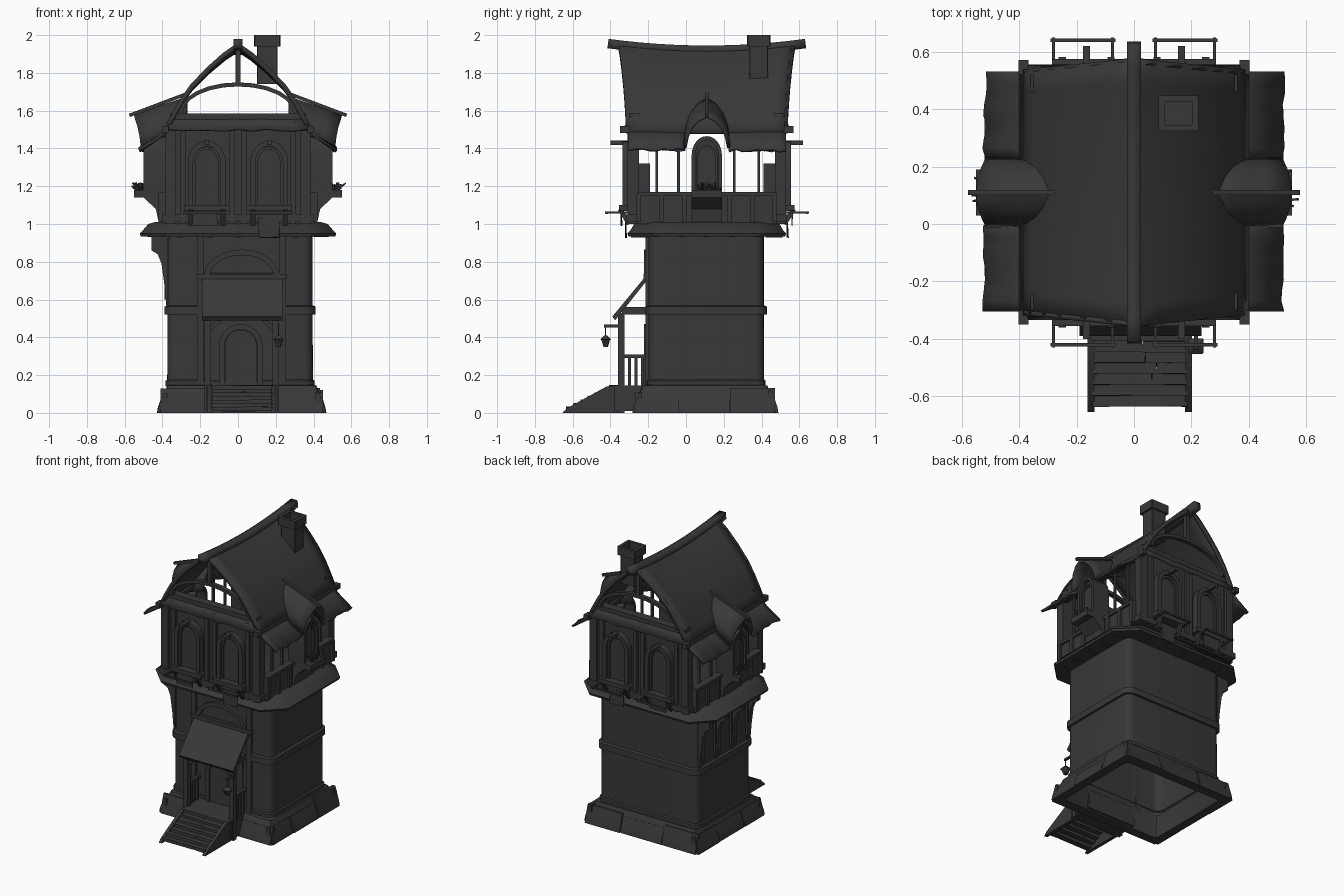
import bpy, bmesh, math, random
from mathutils import Vector

random.seed(4)
default = bpy.data.objects.get("Cube")
if default:
    bpy.data.objects.remove(default)

material = bpy.data.materials.new("dark_grey")
material.use_nodes = True
material.diffuse_color = (.04, .04, .04, 1)
material.node_tree.nodes["Principled BSDF"].inputs["Base Color"].default_value = (.04, .04, .04, 1)

CY = .11          # middle of the house along y
SIDES = (-1, 1)
parts = []


def finish(name, bm):
    mesh = bpy.data.meshes.new(name)
    bm.to_mesh(mesh)
    bm.free()
    mesh.materials.append(material)
    obj = bpy.data.objects.new(name, mesh)
    bpy.context.collection.objects.link(obj)
    parts.append(obj)
    return obj


def prism(name, profile, axis, start, end):
    """Extrude a flat outline along an axis."""
    place = {"x": lambda u, v, d: (d, u, v), "y": lambda u, v, d: (u, d, v)}[axis]
    bm = bmesh.new()
    near = [bm.verts.new(place(u, v, start)) for u, v in profile]
    far = [bm.verts.new(place(u, v, end)) for u, v in profile]
    bm.faces.new(near)
    bm.faces.new(far[::-1])
    for i in range(len(near)):
        bm.faces.new((near[i - 1], far[i - 1], far[i], near[i]))
    bmesh.ops.recalc_face_normals(bm, faces=bm.faces)
    return finish(name, bm)


def box(name, x, y, z, rough=0):
    bm = bmesh.new()
    bmesh.ops.create_cube(bm, size=1)
    for v in bm.verts:
        v.co = [a + (b - a) * (c + .5) + random.uniform(-rough, rough)
                for (a, b), c in zip((x, y, z), v.co)]
    return finish(name, bm)


def beam(name, a, b, width):
    """Square bar between two points."""
    a, b = Vector(a), Vector(b)
    bm = bmesh.new()
    bmesh.ops.create_cube(bm, size=1)
    turn = (b - a).to_track_quat("Z", "Y")
    for v in bm.verts:
        v.co = (a + b) / 2 + turn @ Vector((v.co.x * width, v.co.y * width, v.co.z * (b - a).length))
    return finish(name, bm)


def loft(name, sections, cx, cy, radius, steps=5, caps=True, loop=False):
    """Skin rounded rectangles given as (z, half x, half y)."""
    bm = bmesh.new()
    rings = []
    for z, hx, hy in sections:
        ring = []
        for k, (sx, sy) in enumerate(((1, 1), (-1, 1), (-1, -1), (1, -1))):
            for i in range(steps + 1):
                a = math.pi / 2 * (k + i / steps)
                ring.append(bm.verts.new((cx + sx * (hx - radius) + radius * math.cos(a),
                                          cy + sy * (hy - radius) + radius * math.sin(a), z)))
        rings.append(ring)
    pairs = list(zip(rings, rings[1:])) + ([(rings[-1], rings[0])] if loop else [])
    for low, high in pairs:
        for i in range(len(low)):
            bm.faces.new((low[i - 1], low[i], high[i], high[i - 1]))
    if caps and not loop:
        bm.faces.new(rings[0][::-1])
        bm.faces.new(rings[-1])
    bmesh.ops.recalc_face_normals(bm, faces=bm.faces)
    return finish(name, bm)


def sheet(name, rows, thickness):
    """Curved panel from rows of points, thickened downwards."""
    bm = bmesh.new()
    grid = [[bm.verts.new(p) for p in row] for row in rows]
    for r, s in zip(grid, grid[1:]):
        for i in range(len(r) - 1):
            bm.faces.new((r[i], r[i + 1], s[i + 1], s[i]))
    bm.normal_update()
    if sum(f.normal.z for f in bm.faces) < 0:
        bmesh.ops.reverse_faces(bm, faces=bm.faces)
    obj = finish(name, bm)
    solid = obj.modifiers.new("thickness", "SOLIDIFY")
    solid.thickness = thickness
    solid.offset = -1
    return obj


def arch(c, base, half, top, rise, n=12):
    """Arched outline, feet at base, crown at top."""
    curve = [(c - half * math.cos(math.pi * i / n), top - rise + rise * math.sin(math.pi * i / n))
             for i in range(n + 1)]
    return [(c - half, base)] + curve + [(c + half, base)] if top - rise > base else curve


def arch_ring(name, c, base, half, top, rise, width, axis, start, end):
    outer = arch(c, base, half, top, rise)
    inner = arch(c, base, half - width, top - width, max(rise - width, .01))
    return prism(name, outer + inner[::-1], axis, start, end)


# stone base, hollow underneath, faced with sloping slabs
loft("stone_base", [(0, .44, .38), (.1, .41, .35), (.145, .395, .33),
                    (.15, .375, .297), (0, .385, .315)], .02, .1, .02, 2, loop=True)
for s in SIDES:
    for axis, middle, cross, reach, length in (("y", .02, .1, .45, .37), ("x", .1, .02, .393, .43)):
        for k, (a, b) in enumerate(((-1, -.4), (-.38, .35), (.37, 1))):
            if axis == "x" and s < 0 and k == 1:
                continue      # the stairs stand here
            out, top = random.uniform(0, .012), random.uniform(.1, .135)
            slab = [(reach - out, 0), (reach - .005 - out, .03), (reach - .035 - out, top), (reach - .06, top)]
            prism("base_slab", [(middle + s * u, v) for u, v in slab + [(reach - .06, 0)]],
                  axis, cross + a * length, cross + b * length)

# tower shaft and its belts
loft("tower_wall", [(.12, .386, .307), (.5, .384, .305), (.94, .384, .305)], .011, .107, .05, caps=False)
loft("tower_belt", [(.52, .38, .302), (.52, .4, .322), (.563, .4, .322), (.57, .38, .302)],
     .011, .107, .06, caps=False)
loft("tower_foot_trim", [(.14, .395, .315), (.17, .395, .315), (.18, .38, .302)], .011, .107, .055, caps=False)

# corbels and blind arches on one side of the tower
corbel = [(-.37, .95), (-.458, .94), (-.458, .86), (-.425, .84), (-.405, .79), (-.39, .68), (-.38, .57), (-.37, .56)]
for i in range(4):
    y = -.16 + i * .178
    prism("side_corbel", corbel, "y", y - .018, y + .018)
    if i < 3:
        arch_ring("blind_arch", y + .089, .6, .085, .92, .1, .025, "x", -.388, -.37)

# sloped ledge with clipped corners carrying the upper floor
loft("ledge", [(.935, .44, .345), (.935, .515, .415), (.95, .52, .42), (.965, .505, .405),
               (1.0, .475, .385), (1.01, .44, .37)], 0, CY, .13, 1)
for s in SIDES:
    for i in range(5):
        o = -.3 + i * .15
        beam("ledge_bracket", (o, CY + s * .31, .945), (o, CY + s * .4, .945), .035)
        beam("ledge_bracket", (s * .4, CY + o * .9, .945), (s * .48, CY + o * .9, .945), .03)

# upper floor: end walls, posts and windows, same at front and back
for s in SIDES:
    def out(a, b):
        return sorted((CY + s * a, CY + s * b))
    box("end_wall", (-.36, .36), out(.36, .4), (1.0, 1.57))
    for x in (-.345, -.29, -.03, .03, .29, .345):
        box("wall_post", (x - .014, x + .014), out(.39, .42), (1.0, 1.54))
    box("sill_beam", (-.4, .4), out(.37, .425), (1.01, 1.05))
    box("gable_beam", (-.36, .36), out(.35, .41), (1.55, 1.585))
    for x in (-.165, .165):
        arch_ring("window_frame", x, 1.09, .1, 1.44, .115, .028, "y", *out(.39, .445))
        arch_ring("window_inner_frame", x, 1.09, .075, 1.41, .09, .015, "y", *out(.39, .43))
        prism("window_pane", arch(x, 1.09, .065, 1.4, .08), "y", *out(.39, .415))
        box("window_sill", (x - .12, x + .12), out(.39, .465), (1.07, 1.1))
        box("window_back_casing", (x - .1, x + .1), out(.3, .37), (1.15, 1.32))
        beam("window_hook", (x, CY + s * .42, 1.43), (x, CY + s * .51, 1.43), .025)
        for o in (-.085, .085):
            beam("window_strut", (x + o, CY + s * .41, 1.0), (x + o, CY + s * .46, 1.08), .025)
        # drying rods in front of each window
        for o in (.075, .28):
            beam("rod_arm", (math.copysign(o, x), CY + s * .4, 1.06), (math.copysign(o, x), CY + s * .54, 1.06), .01)
        beam("hanging_rod", (math.copysign(.065, x), CY + s * .53, 1.06),
             (math.copysign(.29, x), CY + s * .53, 1.06), .012)
    box("cloth", (.11, .22), out(.425, .432), (.93, 1.03), .004)
    box("cloth", (-.24, -.11), out(.45, .457), (.99, 1.07), .004)
    # ragged awning under the open gable
    sheet("gable_awning", [[(-.335 + .067 * i, CY + s * .39, 1.585) for i in range(11)],
                           [(-.38 + .076 * i, CY + s * .445, 1.5 + random.uniform(-.006, .006))
                            for i in range(11)]], .012)
    # arched gable timbers
    arch_ring("gable_arch", 0, 1.585, .315, 1.75, .165, .022, "y", *out(.4, .43))
    box("king_post", (-.013, .013), out(.4, .43), (1.73, 1.93))

# long sides: open gallery with parapet, posts and a window bay
for s in SIDES:
    def out(a, b):
        return sorted((s * a, s * b))
    box("parapet", out(.375, .405), (CY - .37, CY + .37), (1.0, 1.155))
    box("parapet_cap", out(.365, .42), (CY - .37, CY + .37), (1.15, 1.17))
    for i in range(7):
        y = CY - .36 + i * .12
        box("parapet_post", out(.4, .42), (y - .012, y + .012), (1.01, 1.155))
    box("wall_plate", out(.35, .39), (CY - .38, CY + .38), (1.49, 1.515))
    for y in (-.155, -.04, .255, .385):
        box("gallery_post", out(.365, .38), (y - .007, y + .007), (1.16, 1.5))
    for t in SIDES:
        box("corner_post", out(.34, .385), sorted((CY + t * .36, CY + t * .42)), (1.0, 1.5))
    arch_ring("bay_window_frame", CY, 1.16, .08, 1.465, .1, .02, "x", *out(.37, .5))
    prism("bay_window_pane", arch(CY, 1.16, .065, 1.45, .08), "x", *out(.45, .47))
    arch_ring("bay_inner_frame", CY, 1.16, .058, 1.42, .07, .012, "x", *out(.46, .485))
    prism("bay_bracket", [(s * .38, 1.0), (s * .42, 1.01), (s * .435, 1.08), (s * .5, 1.14),
                          (s * .5, 1.18), (s * .38, 1.18)], "y", CY - .08, CY + .08)
    # flower box with spiky leaves
    box("flower_box", out(.47, .55), (CY - .08, CY + .08), (1.14, 1.18))
    for i in range(26):
        y = CY + random.uniform(-.06, .06)
        beam("leaf", (s * .515, y, 1.17), (s * random.uniform(.46, .575), y + random.uniform(-.02, .02),
                                           random.uniform(1.19, 1.22)), .008)
    # lower eaves either side of the dormer, ragged at the edge
    for y, end in ((-.305, -.005), (.225, .53)):
        step = (end - y) / 8
        sheet("lower_eave", [[(s * (x + drop * random.uniform(-.008, .008)), y + step * i,
                               z + drop * random.uniform(-.01, .01)) for i in range(9)]
                             for x, z, drop in ((.34, 1.54, 0), (.42, 1.465, 0), (.52, 1.4, 1))], .015)
    # bell-shaped dormer roof
    rows = []
    for x, crown in ((.27, 1.675), (.36, 1.645), (.46, 1.61), (.55, 1.575)):
        row = []
        for u, drop in ((-1, .17), (-.9, .11), (-.72, .062), (-.4, .022), (0, 0)):
            row.append((s * (x - .035 * u * u * (x > .5)), CY + u * .122, crown - drop))
        rows.append(row + [(px, 2 * CY - y, z) for px, y, z in row[-2::-1]])
    sheet("dormer_roof", rows, .015)
    beam("dormer_ridge", (s * .27, CY, 1.69), (s * .575, CY, 1.575), .018)


# main roof, convex in section and sagging along the ridge
half = [(0, 1.93), (.08, 1.88), (.17, 1.805), (.255, 1.72), (.31, 1.645), (.36, 1.56), (.4, 1.485)]
section = [(-x, z) for x, z in half[:0:-1]] + half


def roof(name, start, end, thickness, steps=12):
    rows = []
    for i in range(steps + 1):
        t = start + (end - start) * i / steps
        rows.append([(x, CY + t * (.462 - .1 * abs(x)), z + .03 * t * t * (1 - 2 * abs(x))) for x, z in section])
    return sheet(name, rows, thickness)


roof("main_roof", -1, 1, .02)
for s in SIDES:
    roof("barge_board", s * .97, s * 1.01, .026, 1)
    for t in SIDES:
        beam("eave_end", (s * .385, CY + t * .41, 1.5), (s * .385, CY + t * .46, 1.5), .035)
sheet("ridge_beam", [[(x, CY + t * .52, 1.945 + .035 * t * t) for x in (-.025, .025)]
                     for t in [i / 6 - 1 for i in range(13)]], .05)

# chimney with a recessed cap
loft("chimney_stack", [(1.74, .055, .05), (1.94, .055, .05)], .155, .385, .004, 1)
loft("chimney_cap", [(1.94, .07, .062), (2.0, .07, .062), (2.0, .048, .042), (1.94, .048, .042)],
     .155, .385, .004, 1, loop=True)

# door and wall frame behind the porch
box("door_panel", (-.15, .18), (-.205, -.197), (.14, .53))
arch_ring("door_frame", .015, .14, .115, .47, .115, .028, "y", -.222, -.2)
prism("door_leaf", arch(.015, .14, .085, .44, .085), "y", -.213, -.2)
arch_ring("wall_arch", .02, .72, .2, .865, .145, .03, "y", -.222, -.197)
box("wall_arch_beam", (-.22, .26), (-.225, -.197), (.71, .735))
for x in (-.2, .235):
    box("wall_timber", (x - .018, x + .018), (-.215, -.197), (.14, .95))

# porch
box("porch_floor", (-.17, .21), (-.38, -.2), (.01, .145))
prism("porch_roof", [(-.2, .74), (-.39, .51), (-.375, .49), (-.2, .71)], "x", -.19, .235)
box("porch_beam", (-.17, .21), (-.35, -.325), (.5, .53))
for x, turn in ((-.16, 1), (.2, -1)):
    box("porch_post", (x - .017, x + .017), (-.36, -.325), (.0, .53))
    box("porch_side_beam", (x - .015, x + .015), (-.34, -.2), (.52, .56))
    box("porch_rail", (x - .012, x + .012), (-.34, -.2), (.29, .31))
    beam("porch_brace", (x, -.34, .43), (x + turn * .08, -.34, .51), .022)
    for y in (-.3, -.265, -.23):
        box("baluster", (x - .008, x + .008), (y - .008, y + .008), (.14, .3))
    # stair cheeks
    prism("stair_cheek", [(-.655, 0), (-.63, .025), (-.42, .14), (-.33, .15), (-.33, 0)],
          "x", x - turn * .002, x + turn * .022)
for i in range(7):
    y, z, split = -.635 + i * .038, .01 + i * .019, random.uniform(-.06, .1)
    box("stair_tread", (-.145, split), (y, y + .046), (z, z + .022), .002)
    box("stair_tread", (split, .185), (y, y + .046), (z, z + .022), .002)

# lantern on its arm
beam("lantern_arm", (.215, -.34, .46), (.215, -.435, .46), .014)
beam("lantern_chain", (.215, -.425, .46), (.215, -.425, .4), .005)
loft("lantern", [(.35, .012, .012), (.385, .022, .022), (.39, .027, .027), (.41, .008, .008)], .215, -.425, .004, 1)

# smooth shading with sharp edges kept
for obj in parts:
    obj.select_set(True)
bpy.context.view_layer.objects.active = parts[0]
bpy.ops.object.shade_smooth_by_angle(angle=math.radians(35))
